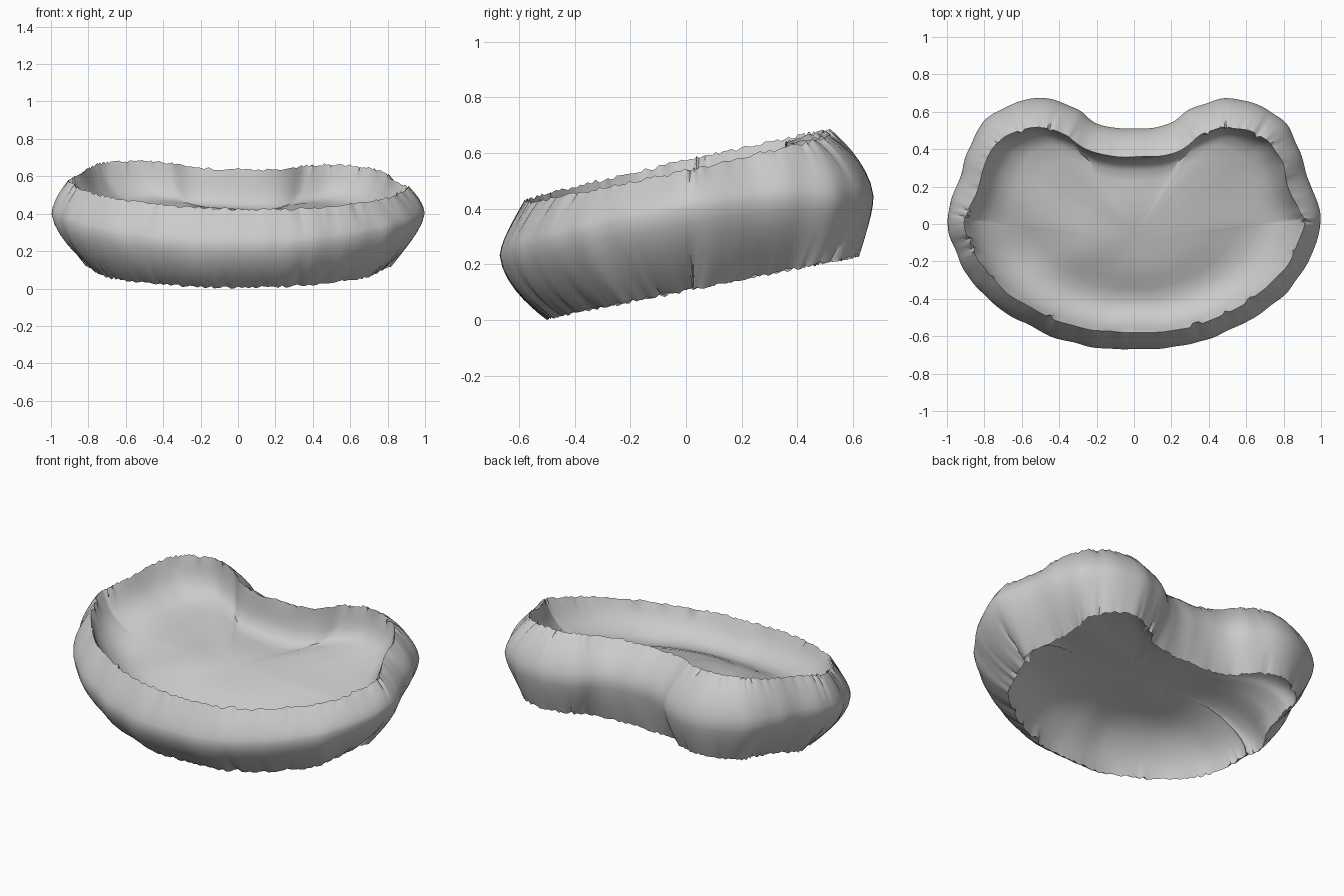
import bpy, bmesh, math, random
from mathutils import Vector, noise

random.seed(4)
if "Cube" in bpy.data.objects:
    bpy.data.objects.remove(bpy.data.objects["Cube"], do_unlink=True)

# Matte grey clay
grey = bpy.data.materials.new("light_grey")
grey.use_nodes = True
grey.diffuse_color = (0.6, 0.6, 0.6, 1)
grey.node_tree.nodes["Principled BSDF"].inputs["Base Color"].default_value = (0.6, 0.6, 0.6, 1)

# Half of the kidney outline, from the back notch round to the front
half = [(0, .51), (.18, .53), (.3, .61), (.48, .67), (.65, .64), (.8, .55),
        (.88, .41), (.93, .25), (.985, .1), (.993, -.02), (.93, -.2), (.83, -.35),
        (.66, -.49), (.44, -.6), (.2, -.66), (0, -.665)]
control = [Vector(p) for p in half] + [Vector((-x, y)) for x, y in half[-2:0:-1]]


def smooth_loop(pts, steps):
    """Closed Catmull-Rom curve through the points."""
    out, n = [], len(pts)
    for i in range(n):
        a, b, c, d = (pts[(i + k) % n] for k in (-1, 0, 1, 2))
        for s in range(steps):
            t = s / steps
            out.append(0.5 * (2 * b + (c - a) * t + (2 * a - 5 * b + 4 * c - d) * t ** 2
                              + (3 * b - a - 3 * c + d) * t ** 3))
    return out


outline = smooth_loop(control, 10)
N = len(outline)
inward = []
for i in range(N):
    t = (outline[(i + 4) % N] - outline[i - 4]).normalized()
    inward.append(Vector((t.y, -t.x)))   # loop runs clockwise

# Narrow creases, mostly on the flanks, and ragged edges
crease = [0.0] * N
for _ in range(26):
    i = random.randrange(N)
    if abs(outline[i].x) > 0.35 or random.random() < 0.3:
        crease[i] = random.uniform(0.008, 0.02)
ragged = [random.uniform(-.007, .007) for _ in range(N)]


def wall_ring(angle, rough=1):
    """Ring of the leaning, bulging wall: angle +90 is the rim, -90 the foot."""
    s = math.sin(angle)
    ring = []
    for i, p in enumerate(outline):
        back, front = max(-inward[i].y, 0), max(inward[i].y, 0)
        inset = 0.09 + 0.065 * back if s > 0 else 0.23 - 0.06 * front - 0.18 * back
        pleat = 0.01 * noise.noise(Vector((p.x * 8, p.y * 8, s * 0.6)))
        q = p + inward[i] * (inset * abs(s) ** 1.6 + rough * (pleat + crease[i] * s * s))
        widest = 0.4 + 0.16 * p.y - 0.13 * p.y ** 2
        if s > 0:
            edge = 0.425 + 0.225 * (q.y + 0.6) - 0.02 * q.x
        else:
            edge = 0.01 + 0.2 * (q.y + 0.5)
        z = widest + (edge - widest) * abs(s) + rough * ragged[i] * s ** 4
        ring.append(Vector((q.x, q.y, z)))
    return ring


def dish_ring(edge, centre, scale, offset, lean):
    """Shrunken copy of an edge ring, steeper at the back when it leans."""
    ring = []
    for p, n in zip(edge, inward):
        k = lean * (-0.3 - 0.9 * n.y)
        q = centre.lerp(p, scale + k * (1 - scale) * scale ** 3)
        q.z += offset + 0.025 * (1 - scale ** 6) * noise.noise(Vector((q.x * 3.5, q.y * 3.5, lean)))
        ring.append(q)
    return ring


LEVELS = 18
wall = [wall_ring(math.radians(90 - 180 * k / LEVELS)) for k in range(LEVELS + 1)]
rim, foot = wall_ring(math.pi / 2, 0), wall_ring(-math.pi / 2, 0)
floor_centre = Vector((0, -.08, .54))
base_centre = Vector((0, -.03, .105))
floor = [(.985, -.04), (.965, -.085), (.93, -.13), (.87, -.17), (.78, -.19),
         (.65, -.18), (.5, -.165), (.33, -.15), (.16, -.145)]
base = [(.98, .045), (.94, .09), (.88, .13), (.79, .17), (.67, .2), (.5, .215), (.25, .22)]

# Rings run from the middle of the floor, over the rim, down the wall and under
rings = [dish_ring(rim, floor_centre, *f, 1) for f in reversed(floor)]
rings += wall
rings += [dish_ring(foot, base_centre, *b, 0) for b in base]

bm = bmesh.new()
loops = [[bm.verts.new(p) for p in r] for r in rings]
for a, b in zip(loops, loops[1:]):
    for i in range(N):
        j = (i + 1) % N
        bm.faces.new((a[i], a[j], b[j], b[i]))
for loop in (loops[0], loops[-1]):
    mid = sum((v.co for v in loop), Vector()) / N
    hub = bm.verts.new(mid)
    for i in range(N):
        bm.faces.new((loop[i], loop[(i + 1) % N], hub))
bmesh.ops.recalc_face_normals(bm, faces=bm.faces)
low = min(v.co.z for v in bm.verts)
bmesh.ops.translate(bm, verts=bm.verts, vec=(0, 0, -low))

mesh = bpy.data.meshes.new("kidney_dish")
bm.to_mesh(mesh)
bm.free()
mesh.materials.append(grey)
dish = bpy.data.objects.new("kidney_dish", mesh)
bpy.context.collection.objects.link(dish)
bpy.ops.object.select_all(action="DESELECT")
dish.select_set(True)
bpy.context.view_layer.objects.active = dish
bpy.ops.object.shade_smooth_by_angle(angle=math.radians(50))
